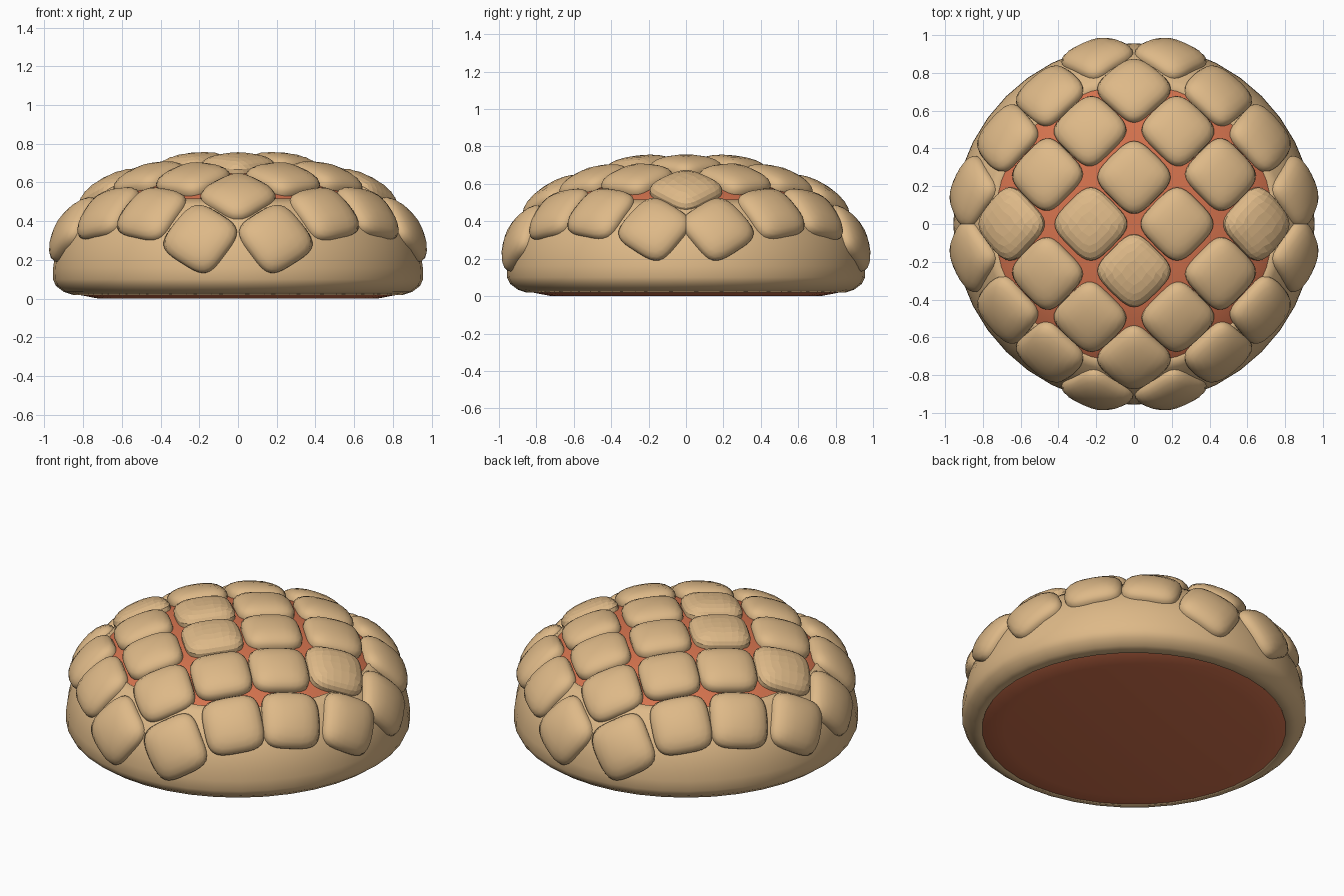
import bpy, bmesh, math
from mathutils import Vector

if "Cube" in bpy.data.objects:
    bpy.data.objects.remove(bpy.data.objects["Cube"])

A, H, Z0, P = 0.945, 0.59, 0.10, 2.3   # dome radius, height, base level, fullness


def material(name, rgb):
    m = bpy.data.materials.new(name)
    m.diffuse_color = (*rgb, 1)
    m.use_nodes = True
    m.node_tree.nodes["Principled BSDF"].inputs["Base Color"].default_value = m.diffuse_color
    return m


tan = material("golden crust", (0.73, 0.485, 0.245))
orange = material("orange filling", (0.66, 0.17, 0.075))


def dome_z(r):
    return Z0 + H * max(0.0, 1 - (r / A) ** P) ** (1 / P)


def dome_normal(p):
    r = max(math.hypot(p.x, p.y), 1e-6)
    gr = (r / A) ** (P - 1) / A
    gz = (max(p.z - Z0, 0) / H) ** (P - 1) / H
    return Vector((gr * p.x / r, gr * p.y / r, gz)).normalized()


def project(p):
    """Pull a point onto the dome along a ray from the dome's centre."""
    q = p - Vector((0, 0, Z0))
    f = (math.hypot(q.x, q.y) / A) ** P + (abs(q.z) / H) ** P
    return Vector((0, 0, Z0)) + q * f ** (-1 / P)


def finish(name, bm, mat, smooth=True):
    bmesh.ops.recalc_face_normals(bm, faces=bm.faces[:])
    me = bpy.data.meshes.new(name)
    bm.to_mesh(me)
    bm.free()
    me.materials.append(mat)
    for f in me.polygons:
        f.use_smooth = smooth
    ob = bpy.data.objects.new(name, me)
    bpy.context.collection.objects.link(ob)
    return ob


def lathe(name, profile, mat, segs=40):
    bm = bmesh.new()
    vs = [bm.verts.new((r, 0, z)) for r, z in profile]
    es = [bm.edges.new(e) for e in zip(vs, vs[1:])]
    bmesh.ops.spin(bm, geom=vs + es, cent=(0, 0, 0), axis=(0, 0, 1),
                   angle=2 * math.pi, steps=segs)
    bmesh.ops.remove_doubles(bm, verts=bm.verts[:], dist=1e-4)
    return finish(name, bm, mat)


def arc(a0, a1, n, grow=0.0):
    """Dome profile between two parametric angles (0 = rim, 90 = top)."""
    out = []
    for i in range(n + 1):
        t = math.radians(a0 + (a1 - a0) * i / n)
        c, s = max(math.cos(t), 0), max(math.sin(t), 0)
        out.append(((A + grow) * c ** (2 / P), Z0 + (H + grow) * s ** (2 / P)))
    return out


# Orange inner dome with flat underside
core = [(0, 0), (0.72, 0), (0.85, 0.025), (0.92, 0.06)] + arc(0, 90, 18)
lathe("filling_dome", core, orange)

# Tan crust wrapped around the side, its top edge tucked into the dome
crust = arc(0, 41, 10, 0.012)
shell = [(0.84, 0.03), (0.85, 0.018), (0.90, 0.035), (0.94, 0.065)] \
    + crust + [(crust[-1][0] - 0.03, crust[-1][1] - 0.02)]
lathe("side_crust", shell, tan)


# Puffy diamond tile that follows the dome
def pillow(name, x, y, smooth=True, half=0.166, puff=0.075, n=14):
    c = Vector((x, y, dome_z(math.hypot(x, y))))
    rot = Vector((0, 0, 1)).rotation_difference(dome_normal(c))
    d1 = rot @ Vector((1, 1, 0)).normalized()
    d2 = rot @ Vector((-1, 1, 0)).normalized()
    bm = bmesh.new()
    grid = []
    for i in range(n + 1):
        row = []
        for j in range(n + 1):
            u, v = 2 * i / n - 1, 2 * j / n - 1
            m = max(abs(u), abs(v))
            k = m / max((u ** 4 + v ** 4) ** 0.25, 1e-9)
            th = m * 1.9
            rho = math.sin(th) ** 0.85 if m > 0 else 0
            s = half * rho * k / max(m, 1e-9)
            ct = math.cos(th)
            h = puff * math.copysign(abs(ct) ** 0.75, ct)
            p = project(c + d1 * (u * s) + d2 * (v * s))
            row.append(bm.verts.new(p + dome_normal(p) * h))
        grid.append(row)
    for i in range(n):
        for j in range(n):
            bm.faces.new((grid[i][j], grid[i + 1][j],
                          grid[i + 1][j + 1], grid[i][j + 1]))
    finish(name, bm, tan, smooth)


# Diamond lattice: one quadrant, mirrored in x and y
quadrant = [(0, 0.25), (0, 0.72), (0.23, 0), (0.235, 0.5), (0.465, 0.265),
            (0.45, 0.69), (0.66, 0), (0.68, 0.46), (0.865, 0.17), (0.195, 0.885)]
faceted = {(0, -0.25), (-0.23, 0), (-0.66, 0), (0.66, 0)}
spots = sorted({(x * sx, y * sy) for x, y in quadrant
                for sx in (1, -1) for sy in (1, -1)})
for i, (x, y) in enumerate(spots):
    pillow(f"crust_tile_{i + 1}", x, y, (x, y) not in faceted)
